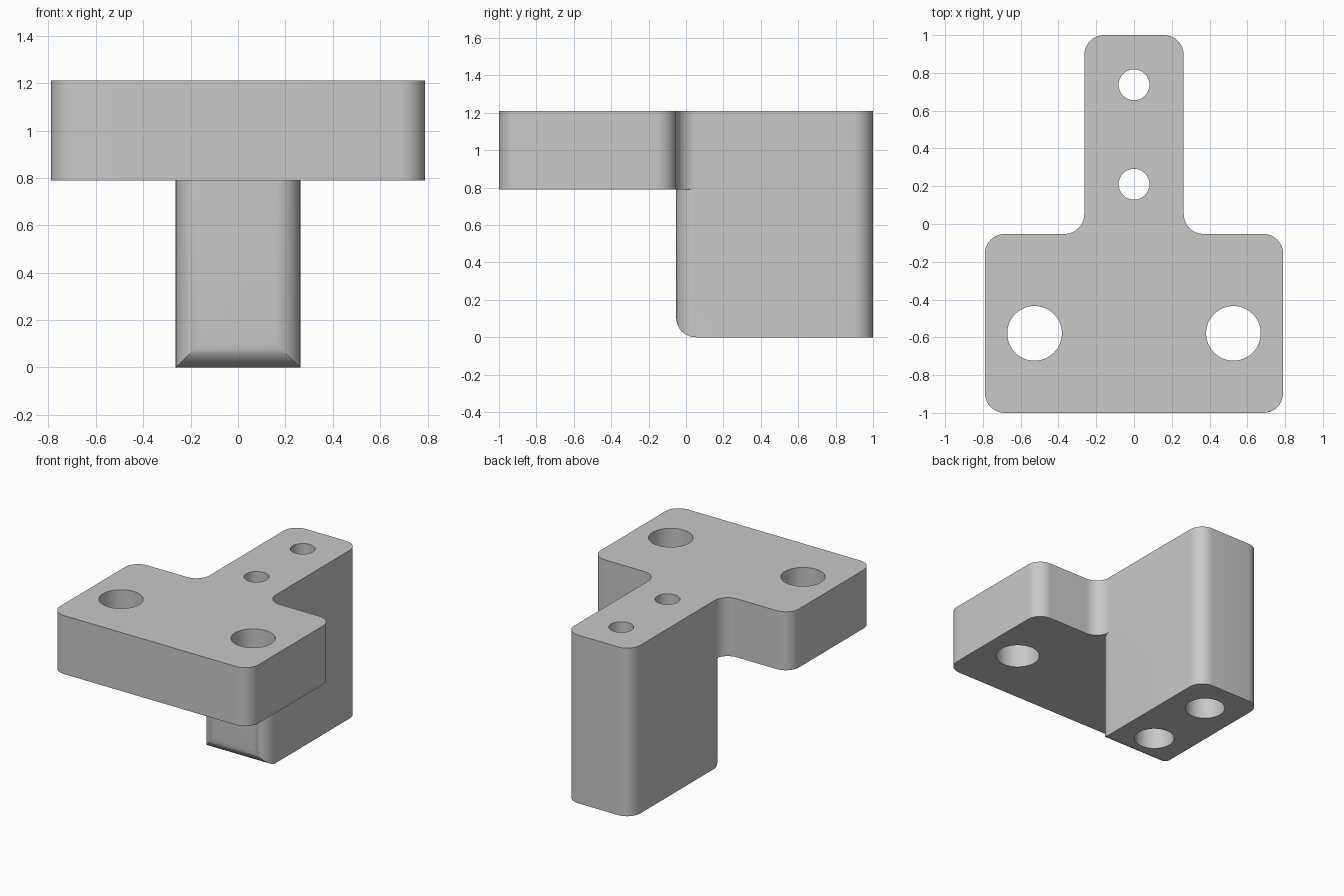
import bpy, bmesh, math
from mathutils import Vector

cube = bpy.data.objects.get("Cube")
if cube:
    bpy.data.objects.remove(cube, do_unlink=True)

MM = 2 / 38          # bracket drawn in millimetres, 38 long
FILLET = 2           # common corner radius
TOP, UNDER = 23, 15  # plate top and underside heights

grey = bpy.data.materials.new("plain grey")
grey.use_nodes = True
grey.diffuse_color = (0.58, 0.58, 0.58, 1)
grey.node_tree.nodes["Principled BSDF"].inputs["Base Color"].default_value = grey.diffuse_color


def rounded(corners, steps=10):
    """Outline through (x, y, radius) right-angle corners."""
    points = []
    for i, (x, y, r) in enumerate(corners):
        p = Vector((x, y))
        if r == 0:
            points.append(p)
            continue
        u = (Vector(corners[i - 1][:2]) - p).normalized()
        v = (Vector(corners[(i + 1) % len(corners)][:2]) - p).normalized()
        centre = p + r * (u + v)
        for k in range(steps + 1):
            t = math.pi / 2 * k / steps
            points.append(centre - r * (v * math.cos(t) + u * math.sin(t)))
    return points


def prism(name, outline, low, high, sideways=False):
    """Extrude an outline along z, or along x when sideways."""
    bm = bmesh.new()

    def place(p, h):
        return Vector((h, p.x, p.y) if sideways else (p.x, p.y, h)) * MM
    face = bm.faces.new([bm.verts.new(place(p, low)) for p in outline])
    shift = place(Vector((0, 0)), high - low)
    new = bmesh.ops.extrude_face_region(bm, geom=[face], use_keep_orig=True)["geom"]
    bmesh.ops.translate(bm, vec=shift, verts=[g for g in new if isinstance(g, bmesh.types.BMVert)])
    bmesh.ops.recalc_face_normals(bm, faces=bm.faces)
    mesh = bpy.data.meshes.new(name)
    bm.to_mesh(mesh)
    bm.free()
    mesh.materials.append(grey)
    ob = bpy.data.objects.new(name, mesh)
    bpy.context.collection.objects.link(ob)
    return ob


def combine(target, tool, operation):
    mod = target.modifiers.new(operation.lower(), "BOOLEAN")
    mod.operation, mod.solver, mod.object = operation, "EXACT", tool
    bpy.context.view_layer.objects.active = target
    bpy.ops.object.modifier_apply(modifier=mod.name)
    bpy.data.objects.remove(tool, do_unlink=True)


def drill(target, x, y, radius, low, high):
    n = 48
    circle = [Vector((x + radius * math.cos(math.tau * k / n),
                      y + radius * math.sin(math.tau * k / n))) for k in range(n)]
    combine(target, prism("hole_cutter", circle, low, high), "DIFFERENCE")


# T-shaped mounting plate
half = [(15, -19), (15, -1), (5, -1), (5, 19)]
outline = half + [(-x, y) for x, y in reversed(half)]
bracket = prism("mounting_bracket", rounded([(x, y, FILLET) for x, y in outline]), UNDER, TOP)

# Leg below the plate, with its front bottom edge rounded
leg = prism("leg", rounded([(x, y, FILLET) for x, y in
                            [(5, -1), (5, 19), (-5, 19), (-5, -1)]]), 0, UNDER)
side = rounded([(-1, 0, FILLET), (25, 0, 0), (25, 30, 0), (-1, 30, 0)])
combine(leg, prism("leg_side_profile", side, -10, 10, sideways=True), "INTERSECT")
combine(bracket, leg, "UNION")

# Large plate holes
for x in (-10, 10):
    drill(bracket, x, -11, 2.75, UNDER - 2, TOP + 2)

# Leg screw holes, counterbored from below
for y in (4, 14):
    drill(bracket, 0, y, 1.55, -2, TOP + 2)
    drill(bracket, 0, y, 2.5, -2, UNDER)

# Smooth the rounded walls, keep hard edges
bpy.ops.object.select_all(action="DESELECT")
bracket.select_set(True)
bpy.context.view_layer.objects.active = bracket
bpy.ops.object.shade_smooth_by_angle(angle=math.radians(30))
